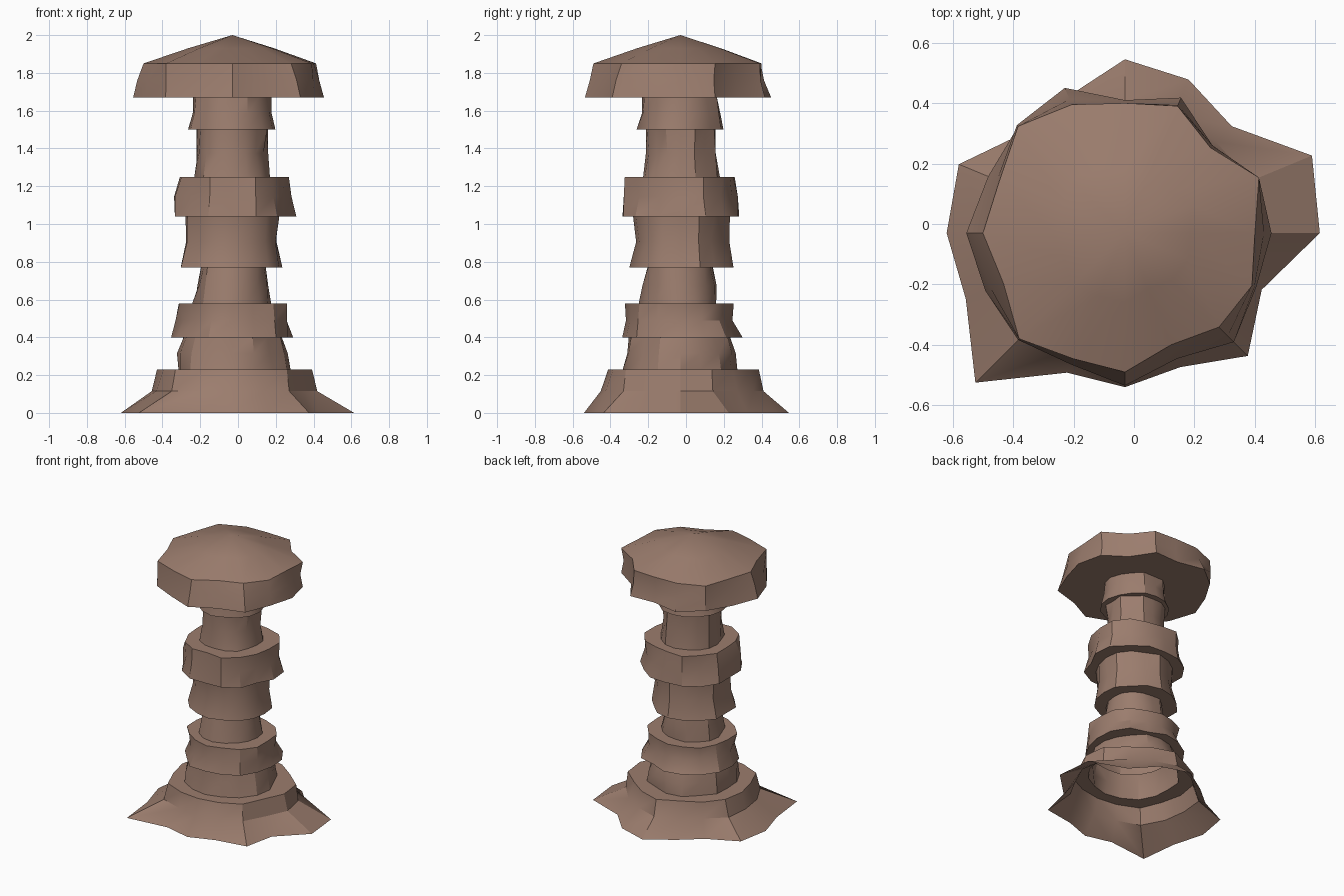
import bpy
import bmesh
import random
from math import cos, sin, pi, radians

old = bpy.data.objects.get("Cube")
if old:
    bpy.data.objects.remove(old, do_unlink=True)

SIDES = 16
AXIS = -0.03          # the column stands slightly off centre in x and y
rng = random.Random(7)

# Single stone colour
stone = bpy.data.materials.new("brown stone")
stone.use_nodes = True
colour = (0.33, 0.205, 0.155, 1)
stone.diffuse_color = colour
stone.node_tree.nodes["Principled BSDF"].inputs["Base Color"].default_value = colour


def ring(radii, z):
    """Closed loop of points around the column axis."""
    points = []
    for i, radius in enumerate(radii):
        angle = 2 * pi * i / SIDES
        points.append((AXIS + radius * cos(angle), AXIS + radius * sin(angle), z))
    return points


def rough(radius, shape, amount):
    """Uneven radii: a shared layer shape plus extra wear on this ring."""
    return [radius * (1 + s + rng.uniform(-amount, amount)) for s in shape]


def loft(name, rings, apex=None):
    """Skin the rings into one open tube, optionally closed by an apex."""
    bm = bmesh.new()
    loops = [[bm.verts.new(p) for p in r] for r in rings]
    for low, high in zip(loops, loops[1:]):
        for i in range(SIDES):
            j = (i + 1) % SIDES
            bm.faces.new((low[i], low[j], high[j], high[i]))
    if apex:
        tip = bm.verts.new(apex)
        for i in range(SIDES):
            bm.faces.new((loops[-1][i], loops[-1][(i + 1) % SIDES], tip))
    mesh = bpy.data.meshes.new(name)
    bm.to_mesh(mesh)
    bm.free()
    mesh.materials.append(stone)
    obj = bpy.data.objects.new(name, mesh)
    bpy.context.collection.objects.link(obj)
    bpy.ops.object.select_all(action="DESELECT")
    obj.select_set(True)
    bpy.context.view_layer.objects.active = obj
    bpy.ops.object.shade_smooth_by_angle(angle=radians(30))


# Flared foot, open underneath
foot = [.645, .67, .5, .55, .575, .49, .47, .595,
        .59, .57, .7, .5, .51, .48, .575, .49]
average = sum(foot) / SIDES
flare = [0.3 * (r / average - 1) for r in foot]
rings = [ring(foot, 0),
         ring(rough(0.435, flare, 0.04), 0.115),
         ring(rough(0.40, flare, 0.03), 0.23)]
loft("flared_foot", rings)
edge = rings[-1]

# Stacked shaft layers: name, top height, bottom / middle / top radius
layers = [
    ("lower_neck", 0.40, (0.30, 0.29, 0.27)),
    ("lower_collar", 0.58, (0.325, 0.295, 0.295)),
    ("lower_shaft", 0.77, (0.205, 0.19, 0.175)),
    ("middle_shaft", 1.04, (0.275, 0.245, 0.25)),
    ("middle_collar", 1.25, (0.325, 0.31, 0.30)),
    ("upper_shaft", 1.50, (0.21, 0.19, 0.195)),
    ("upper_neck", 1.67, (0.23, 0.21, 0.205)),
]
base = 0.23
for name, top, radii in layers:
    shape = [rng.uniform(-0.04, 0.04) for _ in range(SIDES)]
    heights = (base, (base + top) / 2, top)
    rings = [ring(rough(r, shape, 0.05), z) for r, z in zip(radii, heights)]
    loft(name, [edge] + rings)       # starts with the flat ledge below
    edge, base = rings[-1], top

# Wide cap with a shallow pointed dome
brim = [.485, .48, .41, .485, .44, .52, .50, .49,
        .525, .50, .50, .47, .505, .45, .51, .47]
rim = [.43, .48, .40, .455, .43, .46, .50, .45,
       .47, .435, .495, .45, .46, .40, .44, .455]
waist = [(a + b) / 2 * rng.uniform(0.96, 1.03) for a, b in zip(brim, rim)]
crown = [r * 0.5 for r in rim]
loft("cap", [edge, ring(brim, base), ring(waist, 1.76), ring(rim, 1.85),
             ring(crown, 1.93)], apex=(AXIS, AXIS, 2.0))
